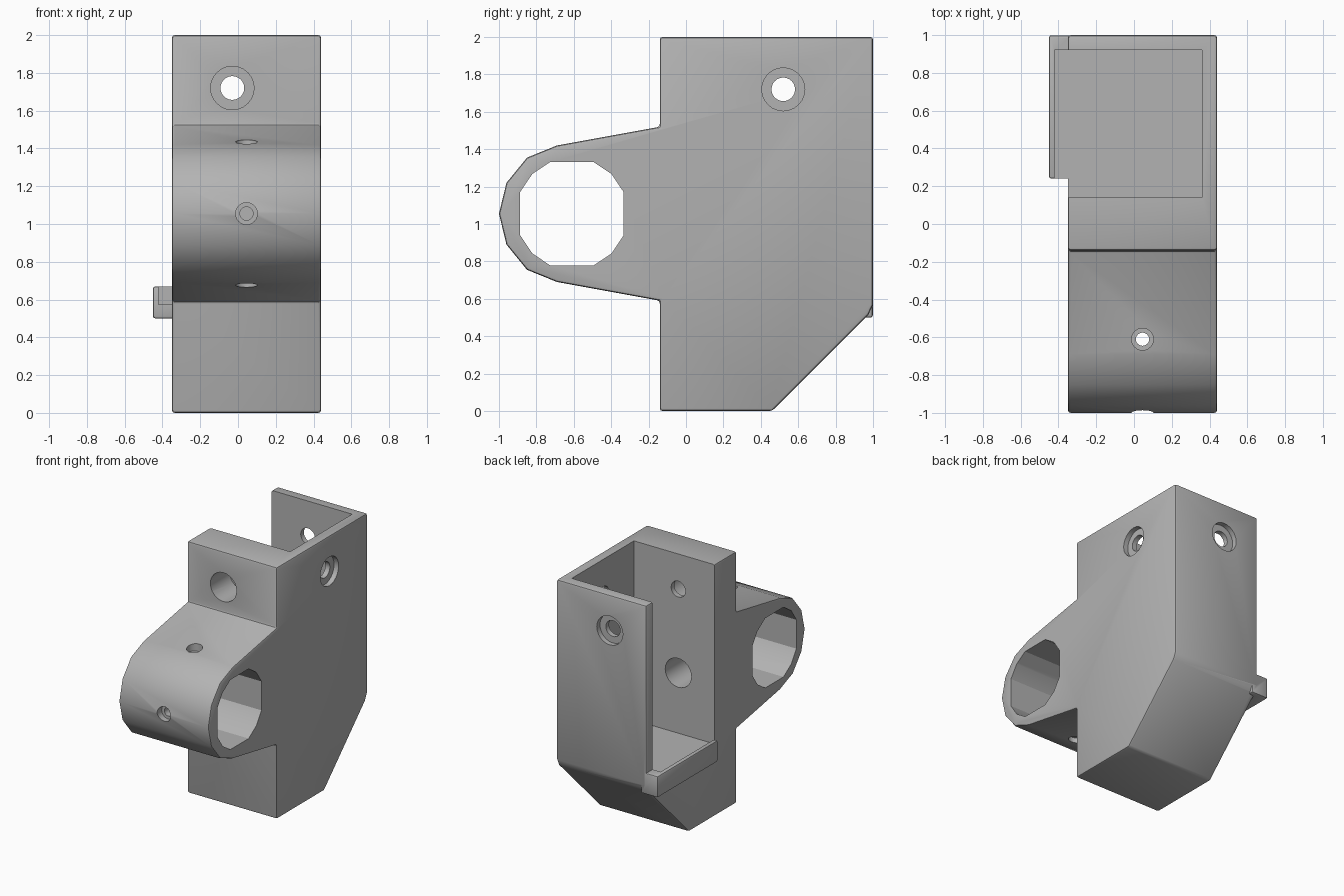
import bpy
import bmesh
import math
from mathutils import Matrix, Vector

cube = bpy.data.objects.get("Cube")
if cube:
    bpy.data.objects.remove(cube, do_unlink=True)

grey = bpy.data.materials.new("plain_grey")
grey.use_nodes = True
grey.diffuse_color = (0.45, 0.45, 0.45, 1)
grey.node_tree.nodes["Principled BSDF"].inputs["Base Color"].default_value = (0.45, 0.45, 0.45, 1)


def add_object(name, bm):
    bmesh.ops.recalc_face_normals(bm, faces=bm.faces)
    mesh = bpy.data.meshes.new(name)
    bm.to_mesh(mesh)
    bm.free()
    mesh.materials.append(grey)
    ob = bpy.data.objects.new(name, mesh)
    bpy.context.collection.objects.link(ob)
    return ob


def extrude_x(name, profile, x0, x1):
    """Extrude a (y, z) outline along x."""
    bm = bmesh.new()
    face = bm.faces.new([bm.verts.new((x0, y, z)) for y, z in profile])
    side = bmesh.ops.extrude_face_region(bm, geom=[face])["geom"]
    verts = [g for g in side if isinstance(g, bmesh.types.BMVert)]
    bmesh.ops.translate(bm, verts=verts, vec=(x1 - x0, 0, 0))
    return add_object(name, bm)


def box(name, lo, hi):
    return extrude_x(name, [(lo[1], lo[2]), (hi[1], lo[2]), (hi[1], hi[2]), (lo[1], hi[2])], lo[0], hi[0])


def rod(start, end, radius):
    """Round cutter between two points."""
    a, b = Vector(start), Vector(end)
    bm = bmesh.new()
    turn = (b - a).to_track_quat("Z", "Y").to_matrix().to_4x4()
    bmesh.ops.create_cone(bm, cap_ends=True, segments=24, radius1=radius, radius2=radius,
                          depth=(b - a).length, matrix=Matrix.Translation((a + b) / 2) @ turn)
    return add_object("cutter", bm)


def apply_modifier(ob, kind, **settings):
    mod = ob.modifiers.new(kind, kind)
    for key, value in settings.items():
        setattr(mod, key, value)
    bpy.context.view_layer.objects.active = ob
    bpy.ops.object.modifier_apply(modifier=mod.name)


def combine(ob, other, operation="DIFFERENCE"):
    apply_modifier(ob, "BOOLEAN", object=other, operation=operation, solver="EXACT")
    bpy.data.objects.remove(other, do_unlink=True)


# Side outline of the housing with its rounded clamp nose
MID = 1.055
upper = [(-0.14, 1.52), (-0.69, 1.42), (-0.85, 1.355), (-0.96, 1.22)]
lower = [(y, 2 * MID - z) for y, z in reversed(upper)]
outline = [(0.46, 0), (0.975, 0.515), (1, 0.57), (1, 2), (-0.14, 2)]
outline += upper + [(-1, MID)] + lower + [(-0.14, 0)]
housing = extrude_x("bracket_housing", outline, -0.35, 0.44)
apply_modifier(housing, "BEVEL", width=0.015, segments=2, limit_method="ANGLE",
               angle_limit=math.radians(36))

# Side ledge with a raised lip
ledge = box("ledge", (-0.45, 0.24, 0.5), (-0.3, 0.999, 0.67))
apply_modifier(ledge, "BEVEL", width=0.012, segments=2, limit_method="ANGLE")
combine(housing, ledge, "UNION")

# Pocket open at the top and on one side
combine(housing, box("cutter", (-0.42, 0.14, 0.575), (0.36, 0.92, 2.3)))

# Faceted bore through the nose
BORE_Y = -0.61
bore = []
for step in range(16):
    if step % 4:
        angle = math.radians(22.5 * step)
        bore.append((BORE_Y + 0.3 * math.cos(angle), MID + 0.3 * math.sin(angle)))
combine(housing, extrude_x("cutter", bore, -0.6, 0.6))

# Screw holes: start, end, radius
HX, HZ, SX = -0.03, 1.72, 0.045
holes = [
    # front and back walls
    ((HX, -0.3, HZ), (HX, 1.2, HZ), 0.063),
    ((HX, -0.3, HZ), (HX, 0.1, HZ), 0.115),
    ((HX, 0.96, HZ), (HX, 1.2, HZ), 0.115),
    # side wall
    ((0.2, 0.52, HZ), (0.6, 0.52, HZ), 0.063),
    ((0.4, 0.52, HZ), (0.6, 0.52, HZ), 0.115),
    # pocket to bore
    ((HX, -0.5, MID), (HX, 0.3, MID), 0.115),
    # nose front
    ((SX, -1.2, MID), (SX, -0.7, MID), 0.035),
    ((SX, -1.2, MID), (SX, -0.94, MID), 0.058),
]
# nose top and bottom
for side in (1, -1):
    tip = (SX, BORE_Y, MID + side * 0.7)
    holes.append((tip, (SX, BORE_Y, MID + side * 0.1), 0.035))
    holes.append((tip, (SX, BORE_Y, MID + side * 0.33), 0.058))
for start, end, radius in holes:
    combine(housing, rod(start, end, radius))

# Smooth rounded areas, keep sharp edges
bpy.ops.object.select_all(action="DESELECT")
housing.select_set(True)
bpy.context.view_layer.objects.active = housing
bpy.ops.object.shade_smooth_by_angle(angle=math.radians(32))
